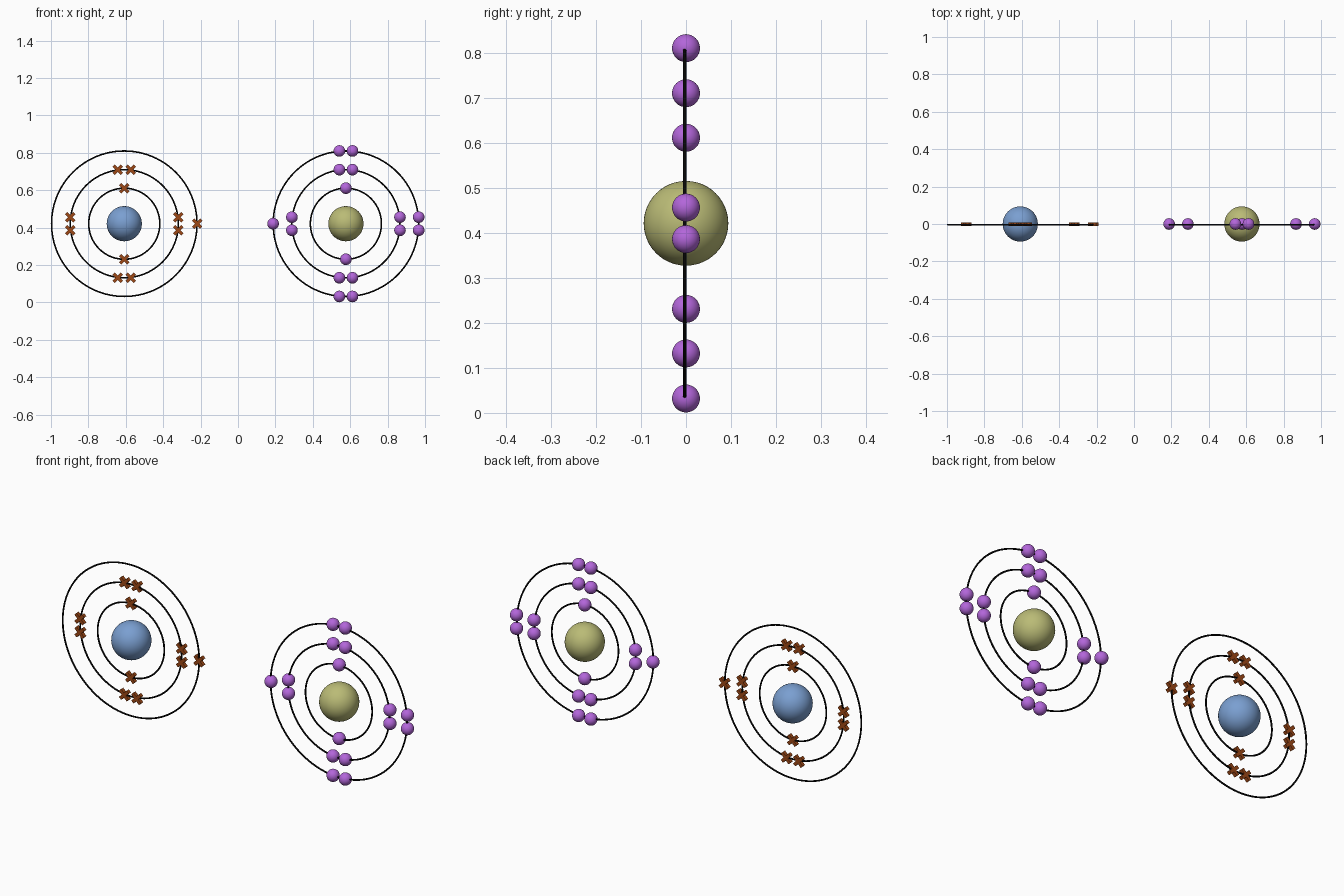
import bpy, bmesh, math
from mathutils import Matrix

if "Cube" in bpy.data.objects:
    bpy.data.objects.remove(bpy.data.objects["Cube"])

CZ = 0.421                      # height of both atom centres
RADII = (0.19, 0.289, 0.389)    # shell radii
GAP = 0.035                     # half spacing inside an electron pair


def material(name, srgb):
    m = bpy.data.materials.new(name)
    m.diffuse_color = [((c / 255 + 0.055) / 1.055) ** 2.4 for c in srgb] + [1]
    m.use_nodes = True
    m.node_tree.nodes["Principled BSDF"].inputs["Base Color"].default_value = m.diffuse_color
    return m


blue = material("blue", (122, 159, 209))
olive = material("olive", (186, 187, 118))
purple = material("purple", (179, 102, 218))
rust = material("rust", (158, 72, 22))
black = material("black", (6, 6, 6))


def finish(name, bm, mat, loc, smooth=True):
    mesh = bpy.data.meshes.new(name)
    bmesh.ops.recalc_face_normals(bm, faces=bm.faces)
    for f in bm.faces:
        f.smooth = smooth
    bm.to_mesh(mesh)
    bm.free()
    mesh.materials.append(mat)
    obj = bpy.data.objects.new(name, mesh)
    obj.location = loc
    bpy.context.collection.objects.link(obj)
    return obj


def ball(name, r, mat, loc, seg, rings):
    bm = bmesh.new()
    bmesh.ops.create_uvsphere(bm, u_segments=seg, v_segments=rings, radius=r)
    finish(name, bm, mat, loc)


def ring(name, r, loc, seg=96, sides=8, tube=0.0042):
    bm = bmesh.new()
    grid = []
    for i in range(seg):
        a = math.tau * i / seg
        row = []
        for j in range(sides):
            b = math.tau * j / sides
            q = r + tube * math.cos(b)
            row.append(bm.verts.new((q * math.cos(a), tube * math.sin(b), q * math.sin(a))))
        grid.append(row)
    for i in range(seg):
        for j in range(sides):
            n, k = grid[(i + 1) % seg], (j + 1) % sides
            bm.faces.new((grid[i][j], n[j], n[k], grid[i][k]))
    finish(name, bm, black, loc)


def cross(name, loc, arm=0.031, half=0.0085, depth=0.009):
    # twelve-cornered plus outline, turned 45 degrees and extruded in depth
    bm = bmesh.new()
    pts = []
    for k in range(4):
        c, s = round(math.cos(k * math.pi / 2)), round(math.sin(k * math.pi / 2))
        for x, z in ((half, -half), (arm, -half), (arm, half)):
            pts.append((x * c - z * s, -depth, x * s + z * c))
    face = bm.faces.new([bm.verts.new(p) for p in pts])
    ext = bmesh.ops.extrude_face_region(bm, geom=[face])
    moved = [v for v in ext["geom"] if isinstance(v, bmesh.types.BMVert)]
    bmesh.ops.translate(bm, verts=moved, vec=(0, 2 * depth, 0))
    bmesh.ops.rotate(bm, verts=bm.verts, matrix=Matrix.Rotation(math.pi / 4, 3, 'Y'))
    finish(name, bm, rust, loc, smooth=False)


# Electron offsets: one pair of singles inside, four doubles on the middle shell
r1, r2, r3 = RADII
core = [(0, r1), (0, -r1)]
for s in (-1, 1):
    for g in (-GAP, GAP):
        core += [(g, s * r2), (s * r2, g)]
left_outer = [(r3, 0)]
right_outer = [(-r3, 0)] + [(g, s * r3) for s in (-1, 1) for g in (-GAP, GAP)]
right_outer += [(r3, g) for g in (-GAP, GAP)]

# Two atoms: nucleus, three shells, electrons
for side, cx, mat, outer in (("left", -0.608, blue, left_outer),
                             ("right", 0.577, olive, right_outer)):
    ball(side + "_nucleus", 0.094, mat, (cx, 0, CZ), 48, 24)
    for i, r in enumerate(RADII):
        ring(f"{side}_shell_{i + 1}", r, (cx, -0.003, CZ))
    for i, (x, z) in enumerate(core + outer):
        loc = (cx + x, 0, CZ + z)
        if side == "left":
            cross(f"cross_electron_{i + 1}", (loc[0], -0.002, loc[2]))
        else:
            ball(f"ball_electron_{i + 1}", 0.031, purple, loc, 32, 16)
